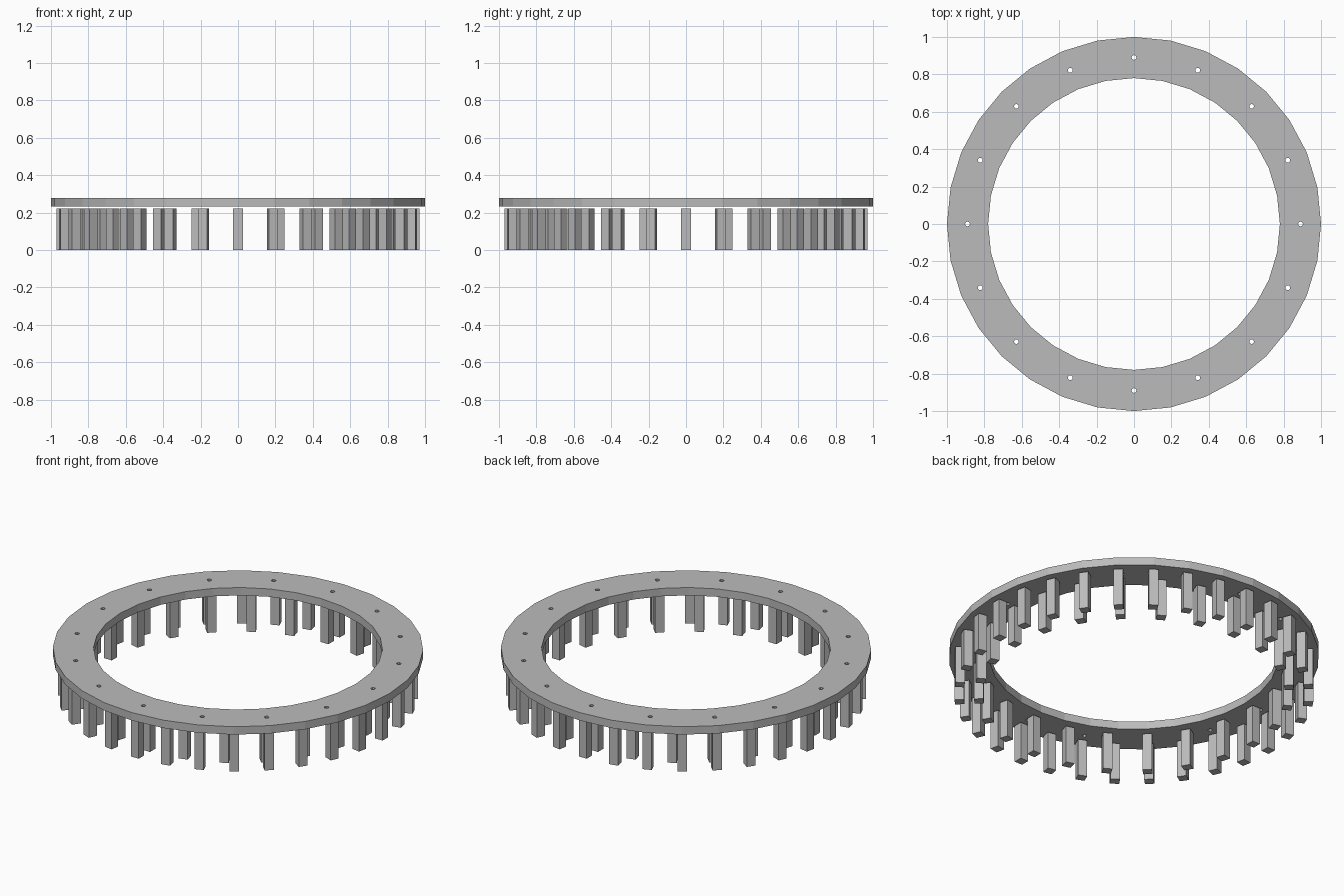
import bpy, bmesh, math
from mathutils import Matrix

cube = bpy.data.objects.get("Cube")
if cube:
    bpy.data.objects.remove(cube, do_unlink=True)

GREY = (0.5, 0.5, 0.5, 1)
grey = bpy.data.materials.new("plain grey")
grey.use_nodes = True
grey.diffuse_color = GREY
grey.node_tree.nodes["Principled BSDF"].inputs["Base Color"].default_value = GREY


def make_object(name, bm):
    """Turn a bmesh into a linked object with the grey material."""
    bmesh.ops.recalc_face_normals(bm, faces=bm.faces)
    mesh = bpy.data.meshes.new(name)
    bm.to_mesh(mesh)
    bm.free()
    mesh.materials.append(grey)
    obj = bpy.data.objects.new(name, mesh)
    bpy.context.collection.objects.link(obj)
    return obj


def around(count, radius, z):
    """Transforms evenly spaced on a circle, each facing outward."""
    for i in range(count):
        turn = Matrix.Rotation(math.tau * i / count, 4, "Z")
        yield turn @ Matrix.Translation((radius, 0, z))


# Flat ring plate: a rectangular section swept round in straight segments
SIDES, INNER, OUTER = 32, 0.78, 1.0
BOTTOM, TOP = 0.232, 0.279
section = [(INNER, BOTTOM), (OUTER, BOTTOM), (OUTER, TOP), (INNER, TOP)]
bm = bmesh.new()
loops = []
for i in range(SIDES):
    a = math.tau * i / SIDES
    loops.append([bm.verts.new((r * math.cos(a), r * math.sin(a), z)) for r, z in section])
for i, loop in enumerate(loops):
    after = loops[(i + 1) % SIDES]
    for j in range(4):
        k = (j + 1) % 4
        bm.faces.new((loop[j], after[j], after[k], loop[k]))
ring = make_object("ring_plate", bm)

# Small bolt holes through the plate
bm = bmesh.new()
for matrix in around(16, 0.89, (BOTTOM + TOP) / 2):
    bmesh.ops.create_cone(bm, cap_ends=True, segments=8, radius1=0.013,
                          radius2=0.013, depth=0.2, matrix=matrix)
cutter = make_object("hole_cutter", bm)
cutter.hide_render = True
cut = ring.modifiers.new("bolt_holes", "BOOLEAN")
cut.operation = "DIFFERENCE"
cut.solver = "EXACT"
cut.object = cutter
bpy.context.view_layer.objects.active = ring
bpy.ops.object.modifier_apply(modifier=cut.name)
bpy.data.objects.remove(cutter, do_unlink=True)

# Two circles of square posts standing just below the plate
WIDTH, HEIGHT = 0.051, 0.223
for name, count, radius in (("outer_posts", 32, 0.946), ("inner_posts", 24, 0.84)):
    bm = bmesh.new()
    for matrix in around(count, radius, HEIGHT / 2):
        bmesh.ops.create_cube(bm, size=1, matrix=matrix @ Matrix.Diagonal((WIDTH, WIDTH, HEIGHT, 1)))
    make_object(name, bm)
